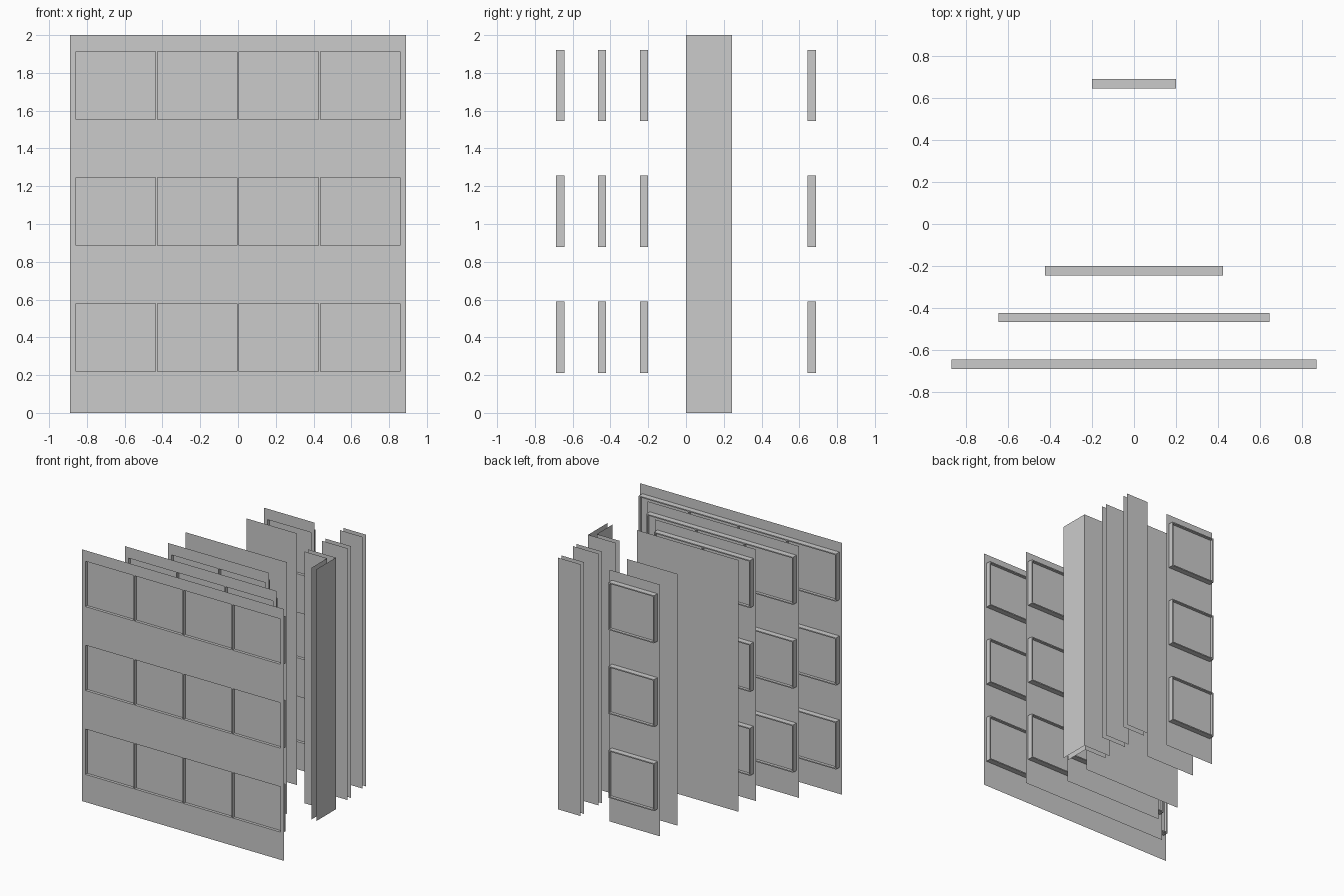
import bpy, bmesh

if "Cube" in bpy.data.objects:
    bpy.data.objects.remove(bpy.data.objects["Cube"])

U = 2 / 45            # wall thickness, the kit's base unit
H = 2.0               # panel height
BAR = U / 5           # window bar width
MARGIN = U / 2        # wall left and right of the window band
BANDS = [(0.2111 + i * 2 / 3, 0.5889 + i * 2 / 3) for i in range(3)]


def make(name, polys):
    """Mesh object from a list of polygons, welded together."""
    bm = bmesh.new()
    for p in polys:
        bm.faces.new([bm.verts.new(v) for v in p])
    bmesh.ops.remove_doubles(bm, verts=bm.verts, dist=1e-5)
    me = bpy.data.meshes.new(name)
    bm.to_mesh(me)
    bm.free()
    ob = bpy.data.objects.new(name, me)
    bpy.context.collection.objects.link(ob)
    return ob


def quad(x0, x1, z0, z1, y):
    return [(x0, y, z0), (x1, y, z0), (x1, y, z1), (x0, y, z1)]


def cells(xs, zs, y, keep):
    """Rectangles of an uneven grid, filtered by column and row."""
    return [quad(xs[i], xs[i + 1], zs[j], zs[j + 1], y)
            for i in range(len(xs) - 1) for j in range(len(zs) - 1) if keep(i, j)]


def ribbon(name, path):
    """Upright open sheet following a plan path."""
    make(name, [[(*a, 0), (*b, 0), (*b, H), (*a, H)] for a, b in zip(path, path[1:])])


def window_wall(n, y):
    """Wall sheet n bays wide with three bands of recessed windows behind it."""
    half = n * 2 / 9
    e = half - MARGIN
    zs = [0] + [z for band in BANDS for z in band] + [H]
    make(f"window_wall_{n}_bay",
         cells([-half, -e, e, half], zs, y, lambda i, j: not (i == 1 and j % 2)))
    pitch = (2 * e - BAR) / n
    xs = [x for k in range(n + 1) for x in (-e + k * pitch, -e + k * pitch + BAR)]
    mid = y + U / 2
    for level, (z0, z1) in enumerate(BANDS):
        rows = [z0, z0 + BAR, z1 - BAR, z1]
        hole = lambda i, j: i % 2 == 1 and j == 1
        # bars around and between the panes
        frame = make(f"window_frame_{n}_bay_{level}",
                     cells(xs, rows, mid, lambda i, j: not hole(i, j)))
        mod = frame.modifiers.new("thickness", 'SOLIDIFY')
        mod.thickness = U
        mod.offset = 0
        # panes halfway through the frame depth
        make(f"window_panes_{n}_bay_{level}", cells(xs, rows, mid, hole))


# window walls, four bays down to one
for n, y in ((4, -0.6889), (3, -0.4667), (2, -0.2444), (1, 0.6444)):
    window_wall(n, y)

# plain walls
for n, y in ((2, -0.0222), (1, 0.4222)):
    make(f"plain_wall_{n}_bay", [quad(-n * 2 / 9, n * 2 / 9, 0, H, y)])

# narrow double-sided filler walls
X0 = 0.4444
for name, x1, y in (("short_filler", 0.6444, 0.6667), ("long_filler", 0.6667, 0.4444)):
    ribbon(name + "_front", [(X0, y - U / 2), (x1, y - U / 2)])
    ribbon(name + "_back", [(x1, y + U / 2), (X0, y + U / 2)])

# double-sided corner wall
ribbon("corner_inside", [(X0, 0.2), (0.6444, 0.2), (0.6444, 0)])
ribbon("corner_outside", [(0.6889, 0), (0.6889, 0.2444), (X0, 0.2444)])
